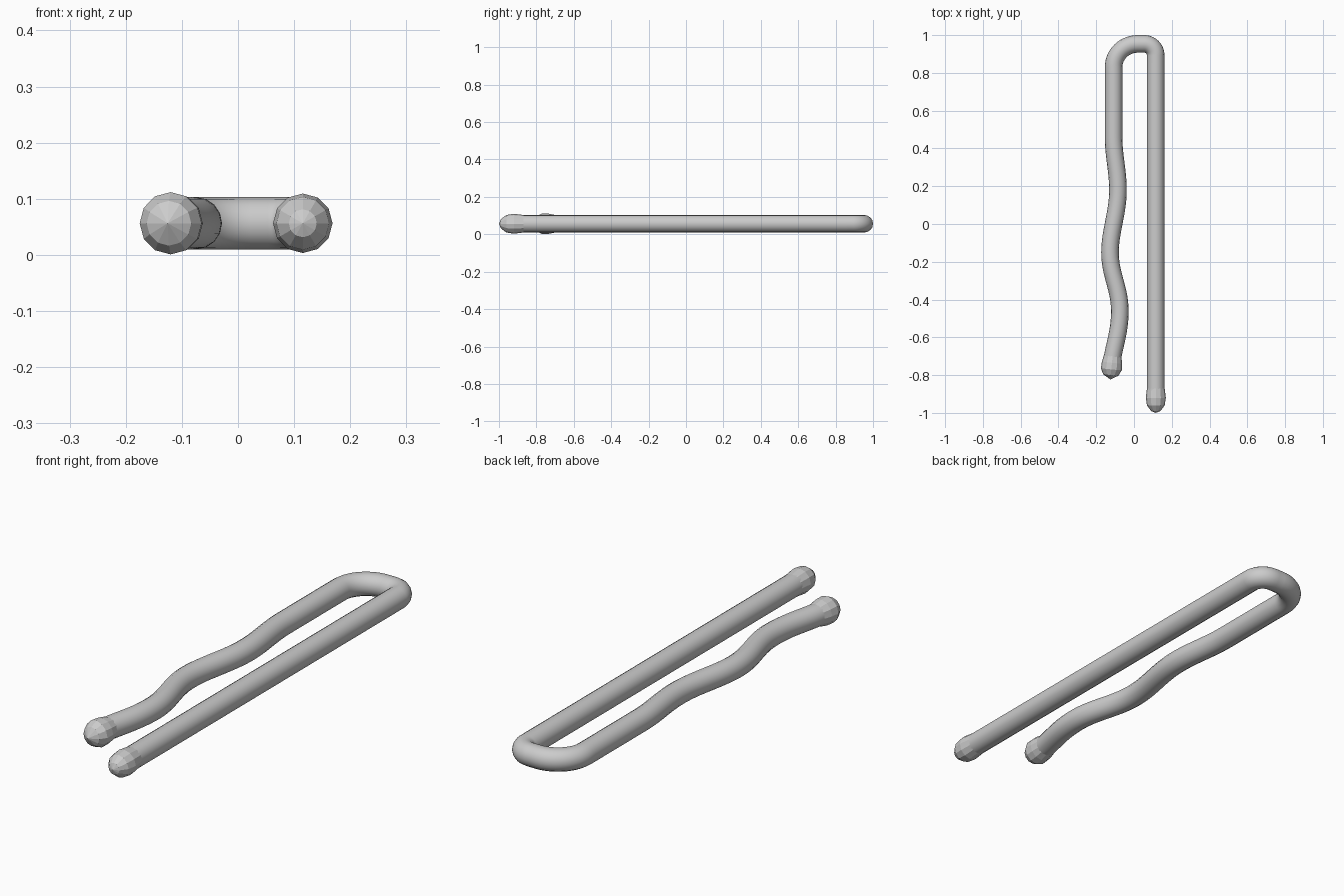
import bpy, bmesh, math
from mathutils import Vector

if "Cube" in bpy.data.objects:
    bpy.data.objects.remove(bpy.data.objects["Cube"])

Z = 0.0563      # height of the wire's centre line
R = 0.0465      # wire radius

# Bent wire: (x, y, handle before, handle after) running from wavy end to straight end
K = 0.552
path = [
    (-0.116, -0.72, (-0.012, -0.08), (0.012, 0.08)),
    (-0.075, -0.46, (0, -0.11), (0, 0.12)),
    (-0.127, -0.15, (0, -0.12), (0, 0.11)),
    (-0.085, 0.18, (0, -0.12), (0, 0.10)),
    (-0.108, 0.46, (0, -0.10), (0, 0.10)),
    (-0.108, 0.83, (0, -0.10), (0, 0.124 * K)),
    (0.020, 0.9535, (-0.128 * K, 0), (0.01, 0)),
    (0.055, 0.9535, (-0.01, 0), (0.06 * K, 0)),
    (0.115, 0.893, (0, 0.06 * K), (0, -0.1)),
    (0.115, -0.90, (0, 0.1), (0, -0.05)),
]
curve = bpy.data.curves.new("bent_wire", 'CURVE')
curve.dimensions = '3D'
curve.resolution_u = 14
curve.bevel_depth = R
curve.bevel_resolution = 6
curve.use_fill_caps = True
spline = curve.splines.new('BEZIER')
spline.bezier_points.add(len(path) - 1)
for p, (x, y, a, b) in zip(spline.bezier_points, path):
    p.handle_left_type = p.handle_right_type = 'FREE'
    p.co = (x, y, Z)
    p.handle_left = (x + a[0], y + a[1], Z)
    p.handle_right = (x + b[0], y + b[1], Z)
wire = bpy.data.objects.new("bent_wire", curve)
bpy.context.collection.objects.link(wire)
bpy.context.view_layer.objects.active = wire
wire.select_set(True)
bpy.ops.object.convert(target='MESH')
bpy.ops.object.shade_smooth_by_angle(angle=math.radians(40))


def tip(name, start, direction, profile, point):
    """Faceted 12-sided cap: profile of (distance, radius), closed at a point."""
    d = Vector(direction).normalized()
    side = d.cross(Vector((0, 0, 1)))
    up = Vector((0, 0, 1))
    o = Vector(start)
    bm = bmesh.new()
    rings = []
    for t, r in profile:
        rings.append([bm.verts.new(o + d * t + r * (
            side * math.sin(i * math.tau / 12) + up * math.cos(i * math.tau / 12)))
            for i in range(12)])
    end = bm.verts.new(o + d * point)
    for i in range(12):
        j = (i + 1) % 12
        for a, b in zip(rings, rings[1:]):
            bm.faces.new((a[i], a[j], b[j], b[i]))
        bm.faces.new((rings[-1][i], rings[-1][j], end))
    bmesh.ops.recalc_face_normals(bm, faces=bm.faces)
    mesh = bpy.data.meshes.new(name)
    bm.to_mesh(mesh)
    bm.free()
    obj = bpy.data.objects.new(name, mesh)
    bpy.context.collection.objects.link(obj)


# Rubber-style end caps: pointed on the wavy leg, blunt on the straight leg
tip("wavy_leg_tip", (-0.113, -0.70, Z), (-0.1, -0.99, 0),
    [(0, 0.047), (0.035, 0.054), (0.07, 0.0555), (0.1, 0.040)], 0.124)
tip("straight_leg_tip", (0.1155, -0.87, Z), (0, -1, 0),
    [(0, 0.047), (0.05, 0.053), (0.09, 0.047), (0.12, 0.025)], 0.13)
